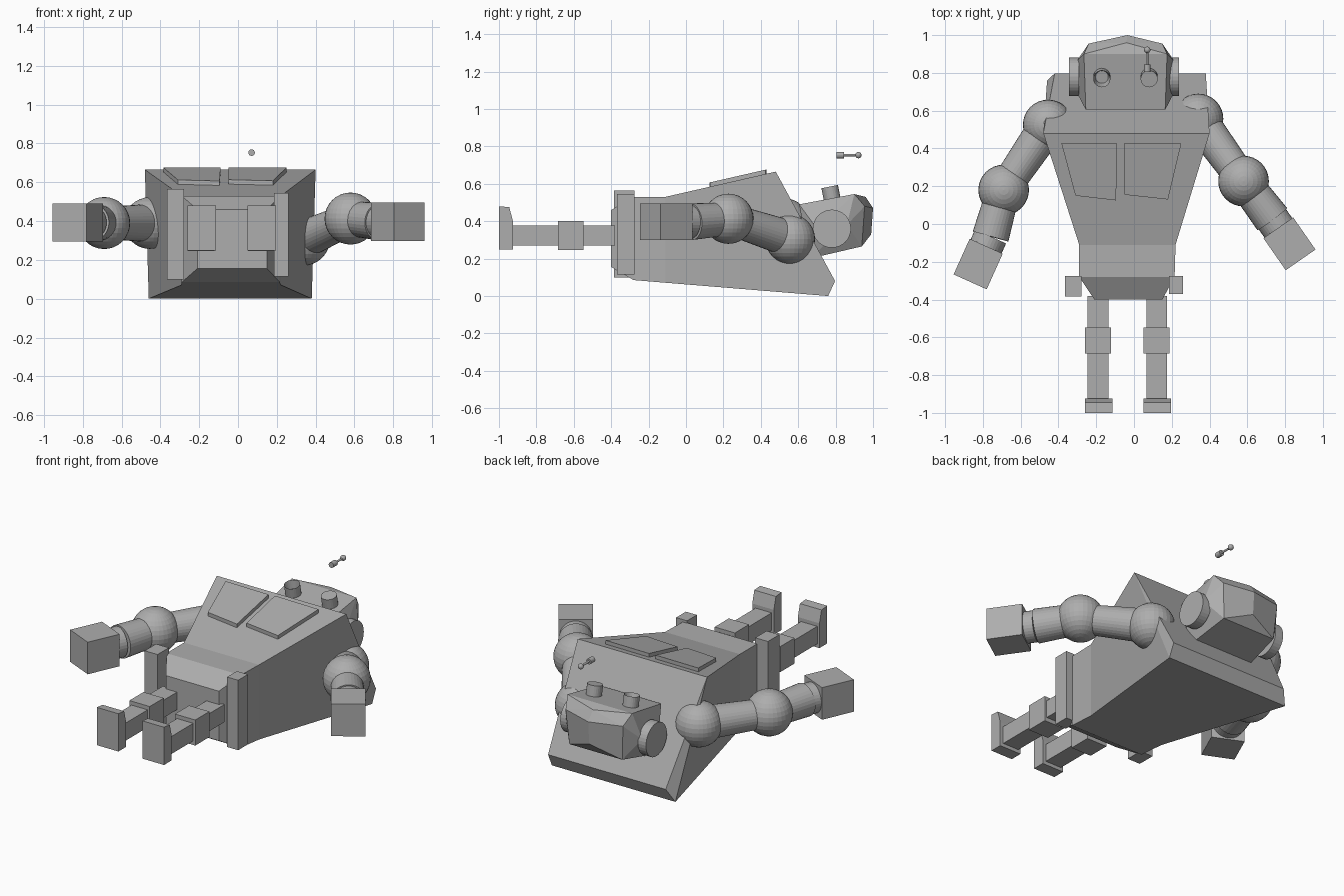
import bpy, bmesh, math
from mathutils import Vector, Matrix

if "Cube" in bpy.data.objects:
    bpy.data.objects.remove(bpy.data.objects["Cube"])

grey = bpy.data.materials.new("plain grey")
grey.diffuse_color = (0.42, 0.42, 0.42, 1)
grey.use_nodes = True
grey.node_tree.nodes["Principled BSDF"].inputs["Base Color"].default_value = grey.diffuse_color


def finish(name, bm):
    bmesh.ops.recalc_face_normals(bm, faces=bm.faces)
    me = bpy.data.meshes.new(name)
    bm.to_mesh(me)
    bm.free()
    me.materials.append(grey)
    ob = bpy.data.objects.new(name, me)
    bpy.context.collection.objects.link(ob)
    return ob


def box(name, x, y, z):
    """Box from (min, max) ranges."""
    bm = bmesh.new()
    c = [(a + b) / 2 for a, b in (x, y, z)]
    s = [b - a for a, b in (x, y, z)]
    bmesh.ops.create_cube(bm, size=1, matrix=Matrix.Translation(c) @ Matrix.Diagonal((*s, 1)))
    return finish(name, bm)


def tube(name, a, b, r1, r2=None, sides=32, open_end=False):
    """Cylinder or cone between two points."""
    a, b = Vector(a), Vector(b)
    d = b - a
    bm = bmesh.new()
    m = Matrix.Translation((a + b) / 2) @ d.to_track_quat('Z', 'Y').to_matrix().to_4x4()
    bmesh.ops.create_cone(bm, cap_ends=True, segments=sides, radius1=r1,
                          radius2=r1 if r2 is None else r2, depth=d.length, matrix=m)
    if open_end:  # sink the end cap into a cup
        bm.normal_update()
        cap = max((f for f in bm.faces if len(f.verts) > 4), key=lambda f: f.calc_center_median().dot(d))
        bmesh.ops.inset_region(bm, faces=[cap], thickness=r1 * 0.25)
        bmesh.ops.translate(bm, verts=cap.verts, vec=-d * 0.6)
    return finish(name, bm)


def ball(name, c, r, seg=32):
    bm = bmesh.new()
    bmesh.ops.create_uvsphere(bm, u_segments=seg, v_segments=seg // 2, radius=r,
                              matrix=Matrix.Translation(c))
    return finish(name, bm)


def hull(name, pts):
    bm = bmesh.new()
    for p in pts:
        bm.verts.new(p)
    res = bmesh.ops.convex_hull(bm, input=bm.verts)
    loose = [v for v in bm.verts if not v.link_faces]
    bmesh.ops.delete(bm, geom=loose, context='VERTS')
    bmesh.ops.dissolve_limit(bm, angle_limit=math.radians(2), verts=bm.verts, edges=bm.edges)
    return finish(name, bm)


# torso: loft of rectangles (bottom x0, x1, y, z, then top x0, x1, y, z)
sections = [
    (-.21, .15, -.40, .155, -.21, .15, -.40, .46),
    (-.29, .215, -.28, .085, -.29, .215, -.28, .53),
    (-.29, .22, -.11, .071, -.29, .22, -.11, .53),
    (-.46, .38, .76, 0, -.48, .40, .48, .665),
    (-.42, .38, .797, .08, -.48, .40, .48, .665),
]
bm = bmesh.new()
rings = []
for a, b, y, z, c, d, y2, z2 in sections:
    rings.append([bm.verts.new(p) for p in ((a, y, z), (b, y, z), (d, y2, z2), (c, y2, z2))])
for p, q in zip(rings, rings[1:]):
    for i in range(4):
        j = (i + 1) % 4
        bm.faces.new((p[i], p[j], q[j], q[i]))
bm.faces.new(rings[0])
bm.faces.new(rings[-1])
bmesh.ops.remove_doubles(bm, verts=bm.verts, dist=0.0005)
finish("torso", bm)

# chest plates lying on the sloped chest
for name, pts in (("chest_plate_left", [(-.385, .43), (-.09, .425), (-.095, .125), (-.31, .15)]),
                  ("chest_plate_right", [(-.05, .43), (.25, .425), (.18, .13), (-.05, .155)])):
    hull(name, [(x, y, .555 + .229 * y + h) for x, y in pts for h in (-.01, .023)])

# hip blocks
box("hip_block_left", (-.365, -.278), (-.385, -.275), (.10, .565))
box("hip_block_right", (.185, .26), (-.37, -.275), (.115, .545))

# legs
for side, x in (("left", -.19), ("right", .12)):
    box("leg_" + side, (x - .055, x + .055), (-.93, -.38), (.27, .378))
    box("knee_" + side, (x - .069, x + .069), (-.685, -.548), (.245, .402))
    fx = (x - .07, x + .077)
    hull("foot_" + side, [(a, y, z) for a in fx for y, z in
                          ((-1, .248), (-1, .48), (-.945, .475), (-.925, .40), (-.925, .248))])

# arms: shoulder, elbow, hand centre, hand direction
arms = {
    "left": ((-.455, .525, .39), (-.69, .18, .39), (-.825, -.212, .393), (-.41, -.91, 0)),
    "right": ((.34, .557, .305), (.58, .227, .413), (.823, -.105, .397), (.57, -.82, 0)),
}
for side, (s, e, h, d) in arms.items():
    ball("shoulder_" + side, s, .133)
    ball("elbow_" + side, e, .134)
    tube("upper_arm_" + side, s, e, .098, .083)
    ev, hv, dv = Vector(e), Vector(h), Vector(d).normalized()
    wrist = hv - dv * .16
    tube("forearm_" + side, ev, wrist, .088, .098)
    tube("wrist_" + side, wrist, hv - dv * .09, .09)
    bm = bmesh.new()
    rot = Matrix.Rotation(math.atan2(dv.y, dv.x), 4, 'Z')
    bmesh.ops.create_cube(bm, size=1, matrix=Matrix.Translation(h) @ rot @ Matrix.Diagonal((.207, .192, .197, 1)))
    finish("hand_" + side, bm)

# head: faceted helmet, face plane tilted towards the top
head = [(-.035, 1.0, .47), (-.035, .99, .33), (-.04, .96, .53)]
for s in (-1, 1):
    for w, y, z in ((.22, .90, .545), (.21, .605, .49), (.205, .66, .20), (.20, .73, .22),
                    (.26, .70, .36), (.26, .86, .38), (.195, .955, .48), (.18, .94, .265)):
        head.append((-.045 + s * w, y, z))
hull("head", head)

# ears
tube("ear_left", (-.29, .78, .36), (-.345, .78, .36), .102)
tube("ear_right", (.18, .78, .36), (.238, .78, .36), .102)

# eyes: one solid, one hollow
for name, x, hollow in (("eye_left", -.17, True), ("eye_right", .08, False)):
    tube(name, (x, .785, .50), (x, .768, .585), .045, sides=24, open_end=hollow)

# detached antenna
tube("antenna_base", (.07, .805, .753), (.07, .845, .753), .017, sides=16)
tube("antenna_rod", (.07, .84, .753), (.07, .925, .753), .006, sides=12)
ball("antenna_tip", (.07, .922, .753), .017, 16)
